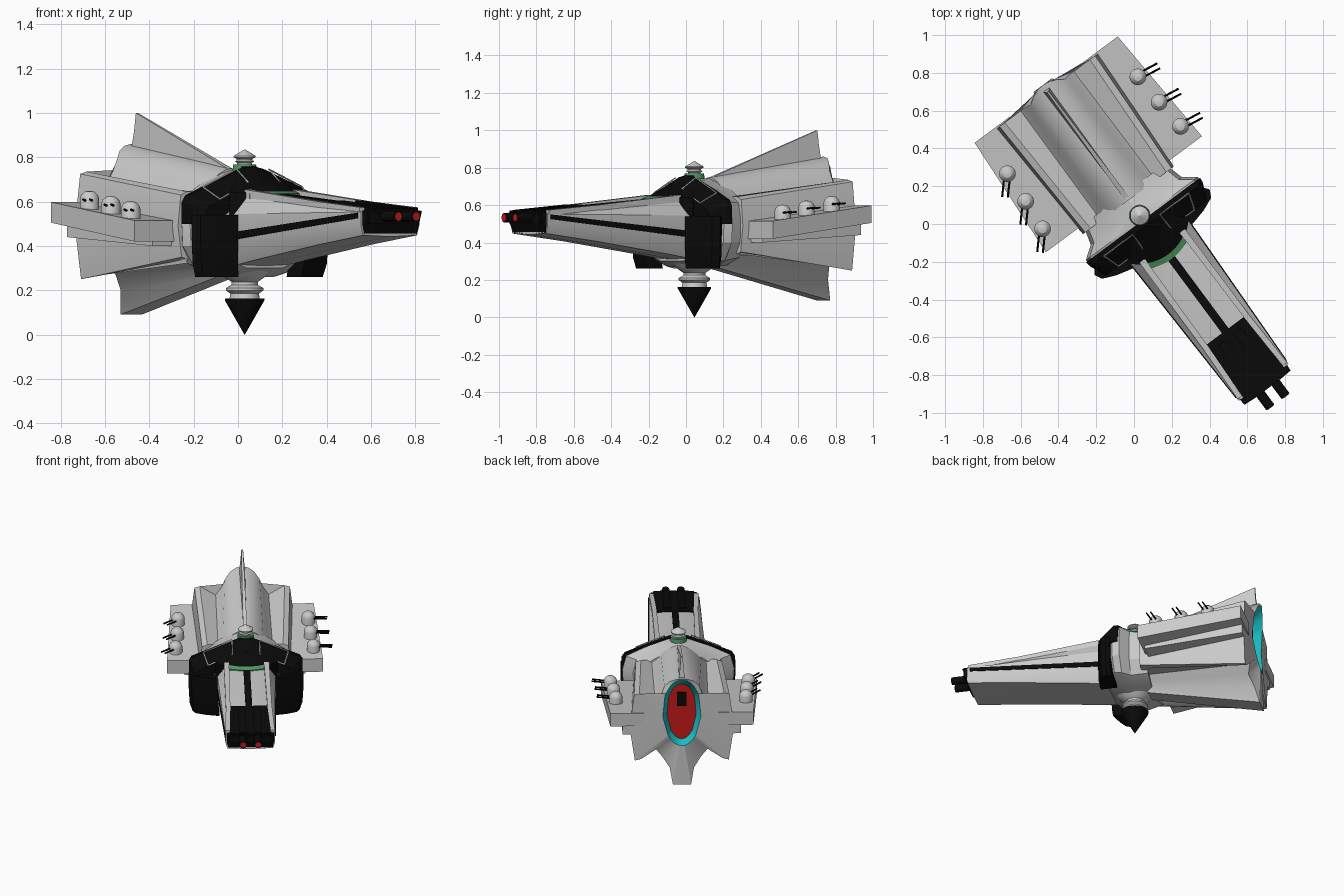
import bpy, bmesh
from math import sin, cos, pi, radians, atan2
from mathutils import Vector, Matrix

if "Cube" in bpy.data.objects:
    bpy.data.objects.remove(bpy.data.objects["Cube"])

# the ship lies diagonally: build with nose along local -y, then turn
M = Matrix.Translation((0.03, 0.045, 0)) @ Matrix.Rotation(radians(36.6), 4, 'Z')


def mat(name, r, g, b):
    m = bpy.data.materials.new(name)
    m.diffuse_color = (r, g, b, 1)
    m.use_nodes = True
    m.node_tree.nodes["Principled BSDF"].inputs["Base Color"].default_value = m.diffuse_color
    return m


GREY = mat("grey", .6, .6, .6)
BLACK = mat("black", .003, .003, .003)
RED = mat("red", .6, .012, .012)
TEAL = mat("teal", .01, .55, .58)
GREEN = mat("green", .08, .33, .12)


def make(name, verts, faces, mats=None, idx=None, angle=30):
    me = bpy.data.meshes.new(name)
    me.from_pydata([M @ Vector(v) for v in verts], [], faces)
    for m in mats or []:
        me.materials.append(m)
    if idx:
        for p, i in zip(me.polygons, idx):
            p.material_index = i
    bm = bmesh.new()
    bm.from_mesh(me)
    bmesh.ops.recalc_face_normals(bm, faces=bm.faces)
    bm.to_mesh(me)
    bm.free()
    ob = bpy.data.objects.new(name, me)
    bpy.context.collection.objects.link(ob)
    bpy.ops.object.select_all(action='DESELECT')
    ob.select_set(True)
    bpy.context.view_layer.objects.active = ob
    bpy.ops.object.shade_smooth_by_angle(angle=radians(angle))
    return ob


def skin(name, rings, mats=None, bands=None, angle=30):
    """Closed rings of equal length joined into a capped solid."""
    n = len(rings[0])
    verts = [v for r in rings for v in r]
    faces, idx = [list(range(n))], [0]
    for k in range(len(rings) - 1):
        for i in range(n):
            j = (i + 1) % n
            faces.append([k*n+i, k*n+j, k*n+n+j, k*n+n+i])
            idx.append(bands[k] if bands else 0)
    faces.append([(len(rings)-1)*n + i for i in range(n)])
    idx.append(bands[-1] if bands else 0)
    return make(name, verts, faces, mats, idx, angle)


def full(y, half):
    """Mirror a top-to-bottom half section (x, z) into a ring at y."""
    return [(x, y, z) for x, z in half] + [(-x, y, z) for x, z in half[-2:0:-1]]


def quad(y, x0, x1, z0, z1, s=1):
    return [(s*x0, y, z0), (s*x1, y, z0), (s*x1, y, z1), (s*x0, y, z1)]


def lathe(name, prof, cx=0, cy=0, m=None, n=24):
    return skin(name, [[(cx + r*cos(2*pi*i/n), cy + r*sin(2*pi*i/n), z) for i in range(n)]
                       for r, z in prof], [m] if m else None)


def rod(name, a, b, r, m, n=10):
    a, b = Vector(a), Vector(b)
    q = (b - a).to_track_quat('Z', 'Y')
    skin(name, [[p + q @ Vector((r*cos(2*pi*i/n), r*sin(2*pi*i/n), 0)) for i in range(n)]
                for p in (a, b)], [m])


def fan(name, r0, z0, r1, z1, a, m, thick=.03, n=16):
    """Sloped sector of a cone facing the nose."""
    rings = []
    for i in range(n + 1):
        t = radians(-a + 2*a*i/n)
        s, c = sin(t), -cos(t)
        rings.append([(r0*s, r0*c, z0), (r1*s, r1*c, z1),
                      (r1*s, r1*c, z1 - thick), (r0*s, r0*c, z0 - thick)])
    skin(name, rings, [m])


# rear hull: waist to flared tail, ending in the recessed exhaust
waist = [(0, .75), (.03, .745), (.07, .725), (.12, .69), (.15, .665), (.18, .645), (.25, .645),
         (.285, .63), (.3, .49), (.28, .35), (.25, .34), (.18, .33), (.14, .31), (.1, .29),
         (.05, .27), (0, .27)]
tail = [(0, .86), (.04, .852), (.08, .83), (.115, .785), (.135, .73), (.175, .67), (.28, .735),
        (.315, .725), (.345, .49), (.31, .25), (.27, .26), (.17, .33), (.13, .27), (.08, .2),
        (.06, .09), (0, .09)]


def rim_y(x, z):
    """Tail edge: hooded over the exhaust, longest at the keel."""
    if z < .22:
        return .86 if z < .1 else .83
    return .82 if abs(x) > .13 else .86 - 3.5*x*x


def oval(y, w, zc, h, bulge=0):
    pts = []
    for x, z in tail:
        a = atan2(x, z - .55)
        pts.append((w*sin(a), zc + h*cos(a)))
    pts[0], pts[-1] = (0, pts[0][1]), (0, pts[-1][1])
    return [(x, y + bulge*abs(z - zc)/h, z) for x, _, z in full(0, pts)]


skin("rear_hull", [full(.1, waist), [(x, rim_y(x, z), z) for x, _, z in full(0, tail)],
                   oval(.82, .128, .61, .24, .035), oval(.76, .098, .59, .2, .03)],
     [GREY, TEAL, RED], [0, 0, 1, 2])
skin("exhaust_core", [quad(.72, -.03, .03, .63, .73), quad(.795, -.03, .03, .63, .73)], [BLACK])
# tapering dorsal fin
fin = [(.1, .745), (.815, 1.0), (.82, .92), (.83, .84), (.1, .7)]
skin("dorsal_fin", [[(s*(.006 + .1*max(0, .98 - z)*(y > .5) + .008*(y < .5)), y, z) for y, z in fin]
                    for s in (-1, 1)])


# middle hull between shield and rear hull
def mid(w, t, b):
    return [(0, t), (.2*w, t-.015), (.6*w, t-.07), (.93*w, t-.13), (w, .52), (.98*w, .4),
            (.8*w, b+.04), (.4*w, b), (0, b)]


skin("mid_hull", [full(-.15, mid(.25, .66, .3)), full(-.07, mid(.36, .74, .27)),
                  full(-.02, mid(.37, .75, .26)), full(.03, mid(.3, .745, .265)),
                  full(.14, mid(.27, .74, .28))], angle=25)


# black upper shield, dome front and green trims
def shield(w, t):
    return [(0, t), (.06, t-.012), (.6*w, t-.075), (.95*w, t-.13), (w, t-.16), (w, .5), (0, .5)]


skin("upper_shield", [full(-.15, shield(.33, .705)), full(-.06, shield(.372, .76)),
                      full(-.03, shield(.376, .758))], [BLACK], angle=20)
fan("dome_front", .04, .765, .26, .64, 52, BLACK, .1)
fan("green_arc", .255, .648, .285, .636, 32, GREEN, .03)

for s in (1, -1):
    # black cheek plates beside the nose
    plan = [(.19, -.205), (.29, -.18), (.36, -.15), (.38, -.11), (.36, -.085), (.19, -.085)]
    skin("cheek_plate", [[(s*x*k, y*k, z) for x, y in plan]
                         for z, k in ((.26, .93), (.32, .98), (.45, 1), (.54, 1))], [BLACK])
    # pale seams on the shield
    a, b, c, d = (s*.09, -.06, .746), (s*.09, -.15, .686), (s*.25, -.15, .611), (s*.28, -.06, .666)
    for p, q in ((a, b), (b, c), (c, d), (d, a)):
        rod("shield_seam", p, q, .004, GREY, 4)


# nose: sloped shoulders at the root, nearly square at the tip
def nose(w, t, mz, b, k=.75):
    return [(0, t), (k*w*.6, t), (k*w, t-.012), (w, mz), (w, mz-.55*(mz-b)), (k*w, b+.006), (0, b)]


skin("nose", [full(-1.1, nose(.164, .568, .553, .442, .92)), full(-.76, nose(.174, .59, .55, .4, .85)),
              full(-.27, nose(.188, .63, .545, .33, .78)), full(-.05, nose(.195, .64, .54, .295))],
     angle=25)
skin("nose_face", [full(-1.1, nose(.155, .573, .56, .444, .95)),
                   [(x, -1.14 + .35*(.57 - z), z)
                    for x, _, z in full(0, nose(.152, .57, .558, .447, .95))]], [BLACK])
skin("nose_deck", [quad(-1.13, -.135, .135, .5, .571), quad(-.76, -.125, .125, .5, .598)], [BLACK])
skin("nose_top_stripe", [quad(-.76, -.022, .022, .55, .598), quad(-.27, -.022, .022, .6, .637)], [BLACK])
for s in (1, -1):
    skin("nose_side_stripe", [quad(-1.08, .13, .169, .525, .55, s),
                              quad(-.15, .16, .197, .425, .46, s)], [BLACK])
    skin("nose_rail", [quad(-1.09, .135, .163, .5, .574, s), quad(-.76, .122, .152, .5, .6, s),
                       quad(-.2, .115, .15, .55, .655, s)])
    skin("deck_rib", [quad(-1.13, .025, .075, .54, .576, s), quad(-.8, .025, .075, .56, .604, s)], [BLACK])
    rod("nose_gun", (s*.05, -1.05, .533), (s*.05, -1.228, .533), .026, BLACK, 14)
    rod("nose_gun_tip", (s*.05, -1.2, .533), (s*.05, -1.231, .533), .019, RED, 14)

# wings with three twin-gun turrets each
for s, d in ((1, Vector((.99, -.15, .05))), (-1, Vector((-.68, -.74, .05)))):
    skin("wing", [quad(.14, .24, .515, .42, .515, s), quad(.83, .24, .472, .505, .598, s)])
    skin("wing_under_rib", [quad(.16, .24, .4, .4, .43, s), quad(.82, .24, .39, .44, .52, s)])
    for y, x in ((.25, .455), (.42, .44), (.595, .43)):
        z = .508 + (y - .14)*.133
        x *= s
        lathe("wing_turret", [(.044, z-.02), (.044, z+.045), (.038, z+.062), (.022, z+.076),
                              (.002, z+.08)], x, y)
        side = Vector((-d.y, d.x, 0))*.015
        for k in (1, -1):
            a = Vector((x, y, z+.035)) + side*k
            rod("wing_gun", a, a + d*.125, .0055, BLACK, 6)

# top sensor and bottom spike
lathe("sensor_base", [(.055, .74), (.052, .768)], m=GREEN)
lathe("top_sensor", [(.034, .76), (.034, .775), (.044, .78), (.036, .787), (.036, .793),
                     (.05, .8), (.05, .806), (.002, .835)])
lathe("spike_collar", [(.13, .3), (.1, .265), (.06, .238), (.06, .225), (.085, .21), (.085, .2),
                       (.065, .185), (.07, .155)])
lathe("bottom_spike", [(.09, .163), (.09, .155), (.001, 0)], m=BLACK)
